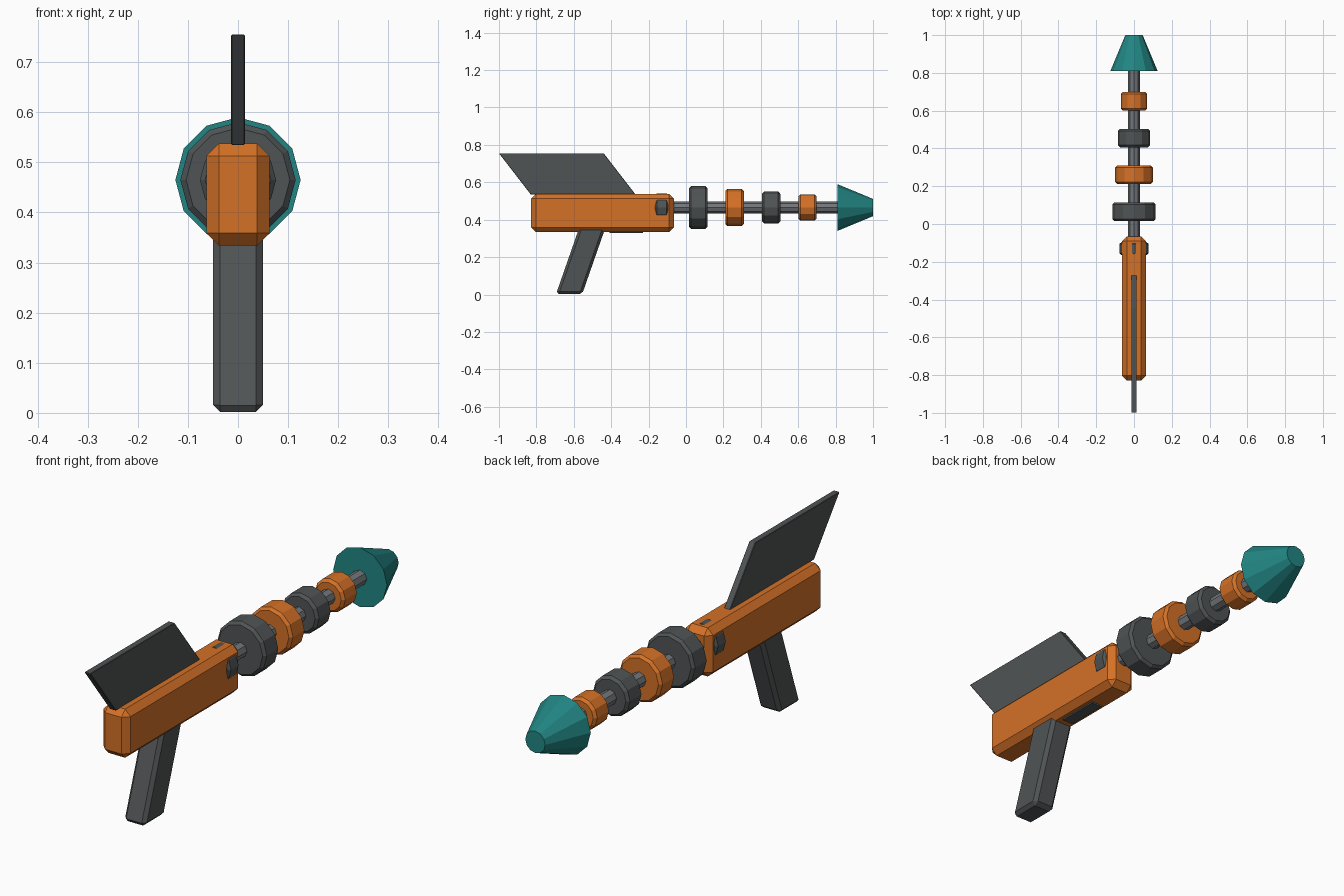
import bpy, bmesh, math
from mathutils import Matrix

if "Cube" in bpy.data.objects:
    bpy.data.objects.remove(bpy.data.objects["Cube"])


def material(name, rgb):
    m = bpy.data.materials.new(name)
    m.diffuse_color = (*rgb, 1)
    m.use_nodes = True
    m.node_tree.nodes["Principled BSDF"].inputs["Base Color"].default_value = m.diffuse_color
    return m


ORANGE = material("orange", (0.66, 0.165, 0.02))
DARK = material("dark grey", (0.08, 0.088, 0.09))
STEEL = material("steel grey", (0.17, 0.18, 0.195))
TEAL = material("teal", (0.015, 0.235, 0.225))
AXIS_Z = 0.465


def finish(bm, name, mat, bevel=0.0, min_angle=40):
    bmesh.ops.recalc_face_normals(bm, faces=bm.faces)
    if bevel:
        edges = [e for e in bm.edges
                 if math.degrees(e.calc_face_angle(0)) > min_angle]
        bmesh.ops.bevel(bm, geom=edges, offset=bevel, segments=1,
                        affect='EDGES', profile=0.5)
    me = bpy.data.meshes.new(name)
    bm.to_mesh(me)
    bm.free()
    me.materials.append(mat)
    ob = bpy.data.objects.new(name, me)
    bpy.context.collection.objects.link(ob)
    return ob


def slab(name, profile, half_width, mat, bevel=0.0):
    """Side profile in (y, z), extruded across x."""
    bm = bmesh.new()
    face = bm.faces.new([bm.verts.new((-half_width, y, z)) for y, z in profile])
    ext = bmesh.ops.extrude_face_region(bm, geom=[face])
    for v in ext["geom"]:
        if isinstance(v, bmesh.types.BMVert):
            v.co.x = half_width
    return finish(bm, name, mat, bevel)


def box(y0, y1, z0, z1):
    return [(y0, z0), (y1, z0), (y1, z1), (y0, z1)]


def tube(name, y0, y1, r0, r1, sides, mat, bevel=0.0):
    """Cylinder or cone lying along y on the barrel axis."""
    bm = bmesh.new()
    bmesh.ops.create_cone(bm, cap_ends=True, segments=sides,
                          radius1=r0, radius2=r1, depth=y1 - y0)
    bm.transform(Matrix.Translation((0, (y0 + y1) / 2, AXIS_Z))
                 @ Matrix.Rotation(-math.pi / 2, 4, 'X'))
    return finish(bm, name, mat, bevel, 50)


# Body, grip, fin and trigger plate
slab("body", box(-0.828, -0.065, 0.334, 0.538), 0.063, ORANGE, 0.025)
slab("grip", [(-0.695, 0.002), (-0.555, 0.002), (-0.43, 0.36), (-0.57, 0.36)],
     0.05, DARK, 0.014)
slab("fin", [(-0.83, 0.535), (-0.27, 0.535), (-0.44, 0.755), (-1.0, 0.755)],
     0.014, DARK, 0.002)
slab("trigger_plate", box(-0.41, -0.23, 0.328, 0.336), 0.025, DARK)

# Barrel with rings of falling size
tube("barrel_rod", -0.12, 0.83, 0.031, 0.031, 8, STEEL)
tube("body_collar", -0.165, -0.095, 0.076, 0.076, 12, DARK, 0.01)
for i in range(4):
    y = 0.065 + i * 0.2 - (0.005 if i else 0) * i
    r = 0.115 - 0.015 * i
    tube(f"barrel_ring_{i + 1}", y - 0.049, y + 0.049, r, r, 12,
         ORANGE if i % 2 else DARK, 0.011)

# Muzzle cone
tube("muzzle_cone", 0.81, 1.0, 0.125, 0.046, 12, TEAL)
